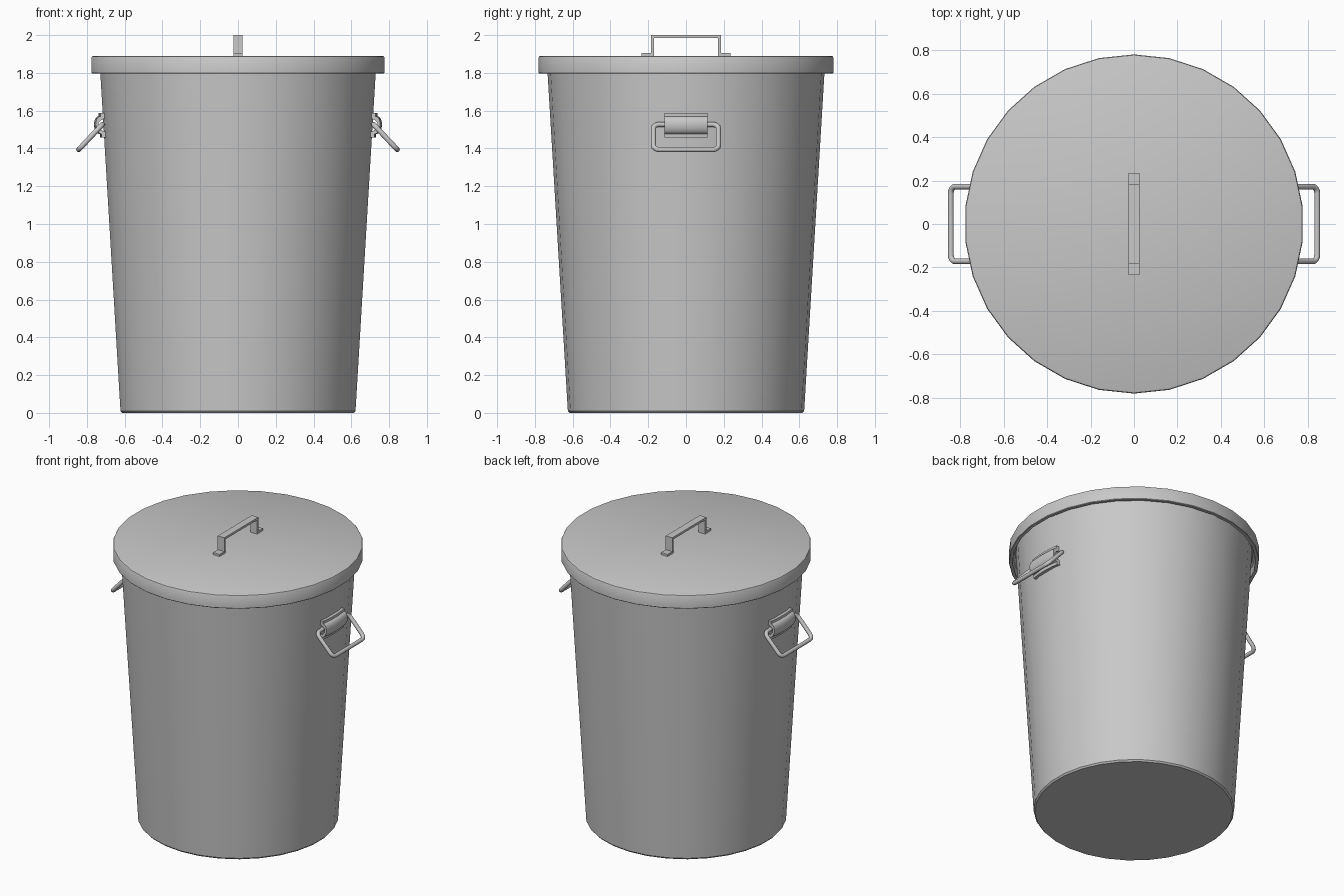
import bpy, bmesh, math
from mathutils import Vector

cube = bpy.data.objects.get("Cube")
if cube:
    bpy.data.objects.remove(cube, do_unlink=True)

SIDES = 30

metal = bpy.data.materials.new("grey_metal")
metal.use_nodes = True
GREY = (0.58, 0.58, 0.58, 1)
metal.diffuse_color = GREY
metal.node_tree.nodes["Principled BSDF"].inputs["Base Color"].default_value = GREY


def finish(obj, angle):
    obj.data.materials.append(metal)
    bpy.ops.object.select_all(action="DESELECT")
    obj.select_set(True)
    bpy.context.view_layer.objects.active = obj
    bpy.ops.object.shade_smooth_by_angle(angle=math.radians(angle))


def from_bmesh(name, bm, angle=35):
    bmesh.ops.recalc_face_normals(bm, faces=bm.faces)
    mesh = bpy.data.meshes.new(name)
    bm.to_mesh(mesh)
    bm.free()
    obj = bpy.data.objects.new(name, mesh)
    bpy.context.collection.objects.link(obj)
    finish(obj, angle)
    return obj


def skin(bm, rings, closed_rows):
    """Quads between neighbouring rings of vertices; each ring is a closed loop."""
    pairs = list(zip(rings, rings[1:]))
    if closed_rows:
        pairs.append((rings[-1], rings[0]))
    for a, b in pairs:
        for i in range(len(a)):
            j = (i + 1) % len(a)
            bm.faces.new((a[i], a[j], b[j], b[i]))


def lathe(name, profile):
    """Turn a radius/height profile round z; both ends are capped."""
    bm = bmesh.new()
    rings = []
    for r, z in profile:
        ring = []
        for i in range(SIDES):
            a = math.pi / 2 + math.tau * i / SIDES
            ring.append(bm.verts.new((r * math.cos(a), r * math.sin(a), z)))
        rings.append(ring)
    skin(bm, rings, False)
    bm.faces.new(rings[0])
    bm.faces.new(rings[-1])
    return from_bmesh(name, bm)


def sweep(name, sections):
    """Solid skinned through matching outlines, capped at both ends."""
    bm = bmesh.new()
    rings = [[bm.verts.new(p) for p in s] for s in sections]
    skin(bm, rings, False)
    bm.faces.new(rings[0])
    bm.faces.new(rings[-1])
    return from_bmesh(name, bm)


def wall(z):
    return 0.625 + 0.06 * z


# Tapered bin body, hollow, with a softened bottom edge
lathe("bin_body", [(0.617, 0), (wall(0.01), 0.01), (wall(1.86), 1.86),
                   (wall(1.86) - 0.02, 1.86), (wall(0.03) - 0.02, 0.03)])

# Lid with a downturned rim
lathe("lid", [(0.745, 1.865), (0.758, 1.855), (0.758, 1.797), (0.777, 1.797),
              (0.78, 1.80), (0.78, 1.882), (0.777, 1.887), (0.77, 1.89)])

# Strap handle on the lid
half = [(0.17, 1.985), (0.17, 1.888), (0.235, 1.888), (0.235, 1.905),
        (0.185, 1.905), (0.185, 2.0)]
strap = half + [(-y, z) for y, z in reversed(half)]
sweep("lid_handle", [[(x, y, z) for y, z in strap] for x in (-0.025, 0.025)])


def hump(depth, base, reach, steps=10):
    """Arched part of the bracket as offset-from-wall and height pairs."""
    pts = []
    for i in range(steps + 1):
        a = math.pi * i / steps
        pts.append((base + (depth - base) * math.sin(a), 1.523 - reach * math.cos(a)))
    return pts


# Side brackets: a pressed strap arched over the handle bar
outline = [(-0.015, 1.457), (0.022, 1.457)] + hump(0.05, 0.022, 0.047)
outline += [(0.022, 1.588), (-0.015, 1.588)] + hump(0.037, -0.015, 0.036)[::-1]


def bracket(name, side):
    sections = []
    for i in range(7):
        y = 0.115 * (i / 3 - 1)
        sections.append([(side * (math.sqrt((wall(z) * 0.9945) ** 2 - y * y) + d), y, z)
                         for d, z in outline])
    sweep(name, sections)


def drop_ring(name, side):
    """Rounded rectangular ring that hangs out from the wall."""
    top, bottom = Vector((0.718, 0, 1.527)), Vector((0.843, 0, 1.394))
    down = (bottom - top).normalized()
    length, width, corner = (bottom - top).length, 0.172, 0.03
    centres = [(width - corner, corner), (width - corner, length - corner),
               (corner - width, length - corner), (corner - width, corner)]
    points = []
    for k, (cy, cl) in enumerate(centres):
        for s in range(5):
            a = math.pi / 2 * (k - 1 + s / 4)
            p = top + down * (cl + corner * math.sin(a))
            p.y = cy + corner * math.cos(a)
            p.x *= side
            points.append(p)
    bm = bmesh.new()
    rings = []
    normal = Vector((-down.z * side, 0, down.x))
    for i, p in enumerate(points):
        tangent = (points[(i + 1) % len(points)] - points[i - 1]).normalized()
        across = tangent.cross(normal).normalized()
        rings.append([bm.verts.new(p + 0.0135 * (math.cos(t) * normal + math.sin(t) * across))
                      for t in (math.tau * k / 10 for k in range(10))])
    skin(bm, rings, True)
    from_bmesh(name, bm, 60)


for label, side in (("left", 1), ("right", -1)):
    bracket(label + "_bracket", side)
    drop_ring(label + "_handle_ring", side)
